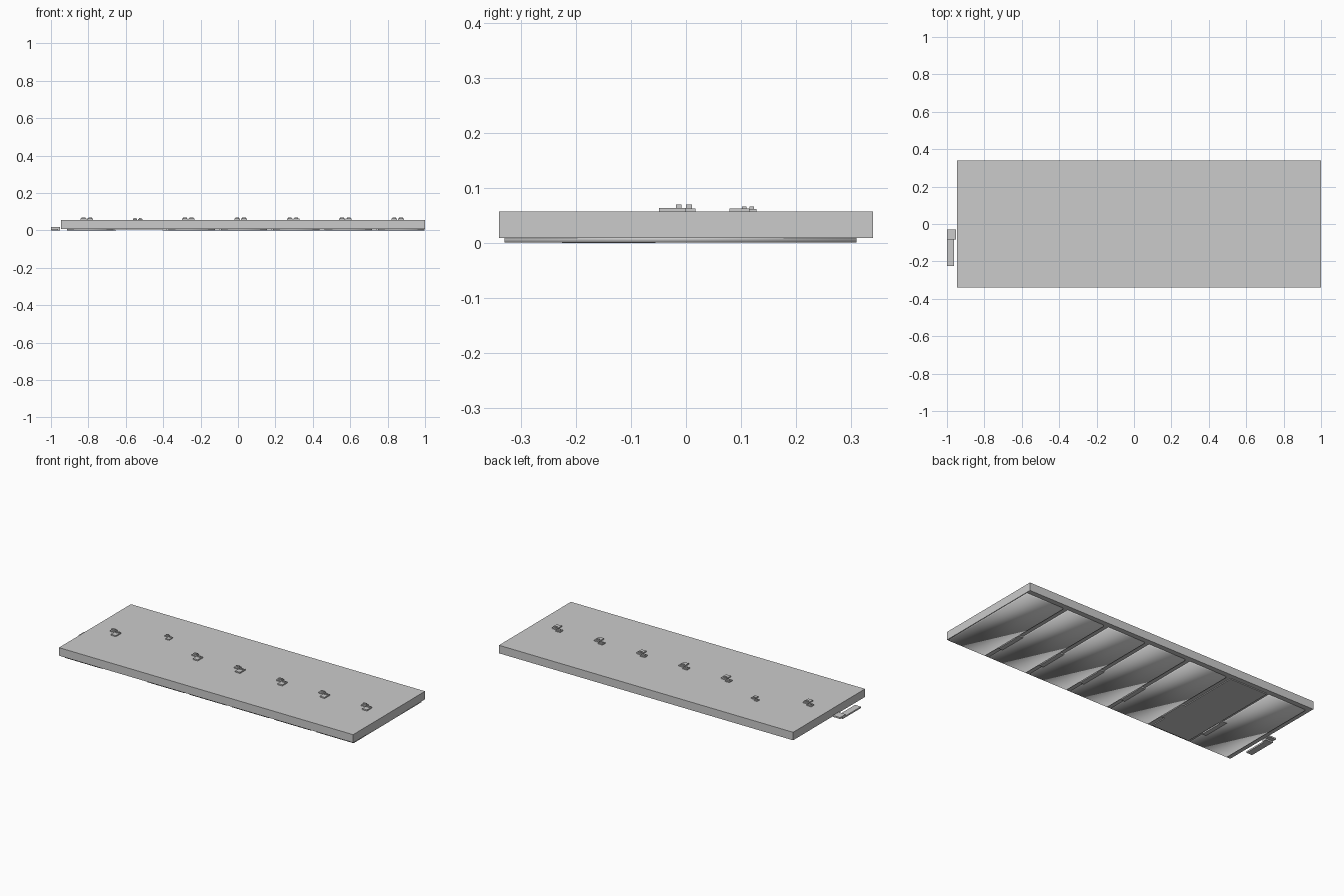
import bpy, bmesh

if "Cube" in bpy.data.objects:
    bpy.data.objects.remove(bpy.data.objects["Cube"])


def boxes(name, parts, smooth=False):
    """One object made of boxes given as (x0, x1, y0, y1, z0, z1)."""
    bm = bmesh.new()
    for x0, x1, y0, y1, z0, z1 in parts:
        made = bmesh.ops.create_cube(bm, size=1)
        for v in made["verts"]:
            v.co = ((x0 + x1) / 2 + v.co.x * (x1 - x0),
                    (y0 + y1) / 2 + v.co.y * (y1 - y0),
                    (z0 + z1) / 2 + v.co.z * (z1 - z0))
    for f in bm.faces:
        f.smooth = smooth
    me = bpy.data.meshes.new(name)
    bm.to_mesh(me)
    bm.free()
    ob = bpy.data.objects.new(name, me)
    bpy.context.collection.objects.link(ob)
    return ob


def top_latch(name, x, y, s=1.0, z=0.057):
    # square pad and offset rectangular pad, each with a small raised knob
    h, k = 0.006 * s, 0.013 * s
    boxes(name, [
        (x - .015 * s, x + .015 * s, y - .014 * s, y + .014 * s, z - .003, z + h),
        (x + .02 * s, x + .052 * s, y - .052 * s, y - .003 * s, z - .003, z + h + .001),
        (x - .010 * s, x + .010 * s, y - .003 * s, y + .008 * s, z, z + k),
        (x + .026 * s, x + .046 * s, y - .021 * s, y - .011 * s, z, z + k),
    ])


def handle(name, x, w, z0):
    # lever, stem and end plate
    boxes(name, [
        (x, x + w * .8, -.225, -.075, z0, z0 + .009),
        (x, x + w, -.082, -.055, z0, z0 + .018),
        (x, x + w, -.058, -.03, z0 + .009, z0 + .018),
    ])


# main slab
boxes("main_slab", [(-.947, 1.0, -.34, .34, .009, .057)])

pitch = 0.28
for i in range(7):
    right = 0.996 - pitch * (6 - i) + (0.018 if i == 0 else 0)
    # underside panels, one of them plain and flat shaded
    flat = i == 1
    boxes(f"under_panel_{i + 1}",
          [(right - .248, right, -.33, .31, .004 if flat else .001, .012)],
          smooth=not flat)
    # handles in the gaps between the panels, the first one past the slab end
    if i == 0:
        handle("end_handle", -1.0, .048, 0.0)
    else:
        handle(f"gap_handle_{i}", right - .28, .032, 0.001)
    # latches on the top face
    if flat:
        top_latch("small_latch", -.55, .118, .75)
    else:
        top_latch(f"top_latch_{i + 1}", right - .16, .003)
